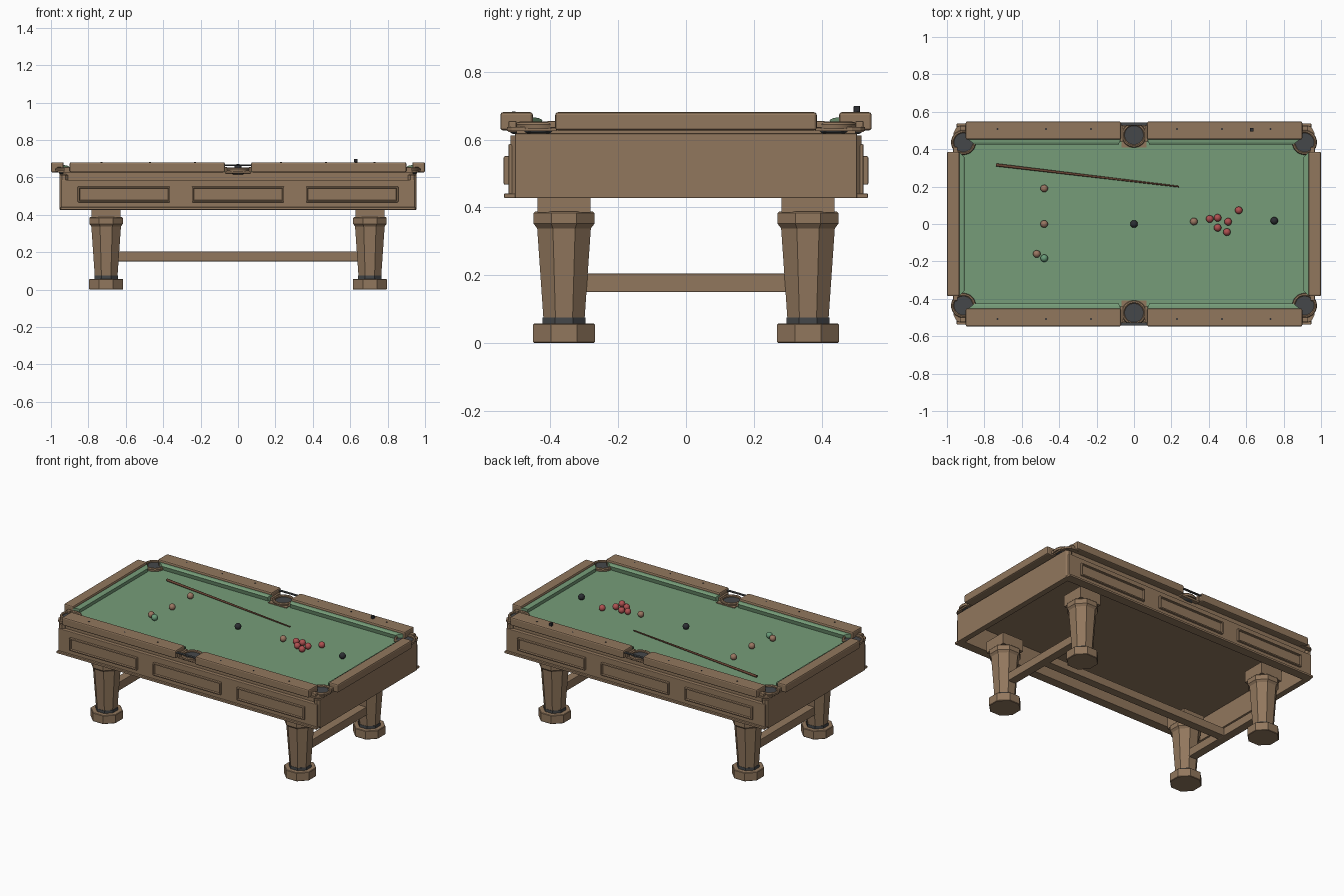
import bpy, bmesh, math
from mathutils import Vector

if "Cube" in bpy.data.objects:
    bpy.data.objects.remove(bpy.data.objects["Cube"])


def material(name, rgb):
    m = bpy.data.materials.new(name)
    m.use_nodes = True
    m.diffuse_color = (*rgb, 1)
    m.node_tree.nodes["Principled BSDF"].inputs["Base Color"].default_value = (*rgb, 1)
    return m


wood = material("walnut wood", (.285, .185, .11))
cloth = material("green cloth", (.18, .335, .19))
dark = material("dark leather", (.06, .064, .068))
black = material("black", (.025, .027, .032))
red = material("red ball", (.42, .08, .08))
tan = material("tan ball", (.32, .18, .12))
green = material("green ball", (.14, .33, .19))
cue_wood = material("cue wood", (.14, .06, .035))

SIGNS = (-1, 1)
CORNERS = [(a, b) for a in SIGNS for b in SIGNS]


def finish(name, bm, mat, smooth=False):
    bmesh.ops.recalc_face_normals(bm, faces=bm.faces)
    mesh = bpy.data.meshes.new(name)
    bm.to_mesh(mesh)
    bm.free()
    mesh.materials.append(mat)
    ob = bpy.data.objects.new(name, mesh)
    bpy.context.collection.objects.link(ob)
    if smooth:
        bpy.context.view_layer.objects.active = ob
        bpy.ops.object.select_all(action='DESELECT')
        ob.select_set(True)
        bpy.ops.object.shade_smooth_by_angle(angle=math.radians(35))
    return ob


def box(name, lo, hi, mat, bevel=0, framed=0):
    """Box with softened edges; framed (-1 or 1) sinks the middle of that y side."""
    lo, hi = Vector(lo), Vector(hi)
    bm = bmesh.new()
    bmesh.ops.create_cube(bm, size=1)
    for v in bm.verts:
        v.co = (lo + hi) / 2 + v.co * (hi - lo)
    if bevel:
        bmesh.ops.bevel(bm, geom=bm.edges[:], offset=bevel, segments=2,
                        profile=.5, affect='EDGES')
    if framed:
        side = max(bm.faces, key=lambda f: f.calc_area() * (f.normal.y * framed > .9))
        bmesh.ops.inset_region(bm, faces=[side], thickness=.006)
        bmesh.ops.inset_region(bm, faces=[side], thickness=.004, depth=-.01)
    return finish(name, bm, mat)


def lathe(name, profile, at, mat, sides=8, closed=False, smooth=False):
    """Rings of (flat-to-centre distance, height); capped, or closed to a loop."""
    bm = bmesh.new()
    rings = []
    for r, z in profile:
        r /= math.cos(math.pi / sides)
        angles = [(i + .5) * math.tau / sides for i in range(sides)]
        rings.append([bm.verts.new((at[0] + r * math.cos(a), at[1] + r * math.sin(a), z))
                      for a in angles])
    pairs = list(zip(rings, rings[1:]))
    if closed:
        pairs.append((rings[-1], rings[0]))
    else:
        bm.faces.new(rings[0])
        bm.faces.new(rings[-1])
    for a, b in pairs:
        for i in range(sides):
            j = (i + 1) % sides
            bm.faces.new((a[i], a[j], b[j], b[i]))
    return finish(name, bm, mat, smooth)


def prism(name, outline, z0, z1, mat):
    bm = bmesh.new()
    face = bm.faces.new([bm.verts.new((x, y, z0)) for x, y in outline])
    top = bmesh.ops.extrude_face_region(bm, geom=[face])["geom"]
    for v in top:
        if isinstance(v, bmesh.types.BMVert):
            v.co.z = z1
    return finish(name, bm, mat)


def cushion(name, place, start, end, back, nose, cuts):
    """Sloped rubber strip; cuts slant its two ends towards the pockets."""
    bm = bmesh.new()
    section = [(0, .632), (0, .666), (.6, .664), (1, .658), (.8, .632)]
    ends = []
    for s, cut in ((start, cuts[0]), (end, -cuts[1])):
        ends.append([bm.verts.new(place(s + cut * t, back + (nose - back) * t, z))
                     for t, z in section])
    n = len(section)
    for i in range(n):
        j = (i + 1) % n
        bm.faces.new((ends[0][i], ends[0][j], ends[1][j], ends[1][i]))
    for e in ends:
        bm.faces.new(e)
    return finish(name, bm, cloth)


# Legs: octagonal foot, dark collar, tapered shaft, capital and top block
for sx, sy in CORNERS:
    at = (.705 * sx, .36 * sy)
    lathe("foot", [(.088, 0), (.091, .003), (.091, .054), (.088, .057)], at, wood)
    lathe("leg_collar", [(.063, .057), (.063, .075)], at, dark)
    lathe("leg_shaft", [(.061, .075), (.08, .35)], at, wood)
    lathe("leg_capital", [(.079, .338), (.09, .352), (.09, .383), (.085, .388)], at, wood)
    box("leg_block", (at[0] - .078, at[1] - .078, .385),
        (at[0] + .078, at[1] + .078, .46), wood)

# Stretchers joining the legs
for sx in SIGNS:
    box("end_stretcher", (.705 * sx - .028, -.31, .15), (.705 * sx + .028, .31, .205), wood, .003)
box("long_stretcher", (-.69, -.028, .151), (.69, .028, .204), wood, .003)

# Cabinet: a slab carried in a frame of boards, open underneath
box("cabinet_slab", (-.935, -.5, .57), (.935, .5, .629), wood)
for s in SIGNS:
    ys = sorted((.475 * s, .537 * s))
    box("base_moulding", (-.948, ys[0], .427), (.948, ys[1], .441), wood, .003)
    ys = sorted((.475 * s, .524 * s))
    box("side_board", (-.944, ys[0], .435), (.944, ys[1], .587), wood, .004)
    xs = sorted((.915 * s, .955 * s))
    box("end_board", (xs[0], -.505, .427), (xs[1], .505, .618), wood, .004)
    for cx in (-.61, 0, .61):
        ys = sorted((.51 * s, .538 * s))
        box("side_panel", (cx - .247, ys[0], .467), (cx + .247, ys[1], .551), wood, .004, s)
for sx, sy in CORNERS:
    lathe("corner_post", [(.022, .44), (.022, .612)], (.931 * sx, .496 * sy), wood)

# Playing bed
box("bed_cloth", (-.925, -.45, .624), (.925, .45, .632), cloth)

# Rails, cushions and sight markers
for s in SIGNS:
    xs = sorted((.932 * s, s))
    box("end_rail", (xs[0], -.386, .627), (xs[1], .386, .681), wood, .008)
    cushion("end_cushion", lambda a, b, z: (b, a, z), -.385, .385,
            .934 * s, .903 * s, (.03, .03))
    for t in SIGNS:
        xs = sorted((.07 * t, .9 * t))
        ys = sorted((.452 * s, .548 * s))
        box("side_rail", (xs[0], ys[0], .627), (xs[1], ys[1], .681), wood, .008)
        cushion("side_cushion", lambda a, b, z: (a * t, b, z), .07, .89,
                .454 * s, .424 * s, (.012, .04))
        for x in (.23, .47, .73):
            lathe("sight_marker", [(.005, .678), (.005, .6825)], (x * t, .508 * s), black)


# Pockets: dark cup, rim ring and the bracket that carries it
def pocket(x, y):
    lathe("pocket_cup", [(.035, .616), (.045, .622), (.052, .64)], (x, y), dark, 24, smooth=True)
    lathe("pocket_rim", [(.05, .635), (.05, .648), (.055, .653), (.062, .651), (.066, .645),
                         (.064, .632)], (x, y), wood, 24, closed=True, smooth=True)


for s in SIGNS:
    pocket(0, .475 * s)
    ys = sorted((.49 * s, .525 * s))
    box("middle_bracket", (-.07, ys[0], .622), (.07, ys[1], .636), wood, .003)
    ys = sorted((.408 * s, .45 * s))
    box("middle_plate", (-.066, ys[0], .63), (.066, ys[1], .637), wood)
    ys = sorted((.527 * s, .543 * s))
    box("middle_leather", (-.072, ys[0], .662), (.072, ys[1], .669), dark, .002)
    for t in SIGNS:
        xs = sorted((.058 * t, .074 * t))
        ys = sorted((.44 * s, .53 * s))
        box("middle_ear", (xs[0], ys[0], .632), (xs[1], ys[1], .655), wood, .003)

bracket = [(.87, .46), (.87, .525), (.93, .528), (.95, .515), (.964, .49), (.964, .38), (.935, .38)]
for sx, sy in CORNERS:
    pocket(.912 * sx, .436 * sy)
    prism("corner_bracket", [(x * sx, y * sy) for x, y in bracket], .626, .638, wood)
    box("corner_ear", (.915 * sx - .016, .512 * sy - .012, .634),
        (.915 * sx + .016, .512 * sy + .012, .655), wood, .004)
    box("corner_ear", (.955 * sx - .012, .395 * sy - .016, .634),
        (.955 * sx + .012, .395 * sy + .016, .655), wood, .004)

# Balls
layout = {
    tan: [(-.48, .19), (-.48, 0), (-.52, -.16), (.32, .013)],
    green: [(-.48, -.183)],
    black: [(0, 0), (.75, .017)],
    red: [(.405, .027), (.447, .033), (.447, -.02), (.503, .012), (.497, -.043), (.56, .073)],
}
for mat, spots in layout.items():
    for x, y in spots:
        bm = bmesh.new()
        bmesh.ops.create_uvsphere(bm, u_segments=20, v_segments=12, radius=.02)
        bmesh.ops.translate(bm, verts=bm.verts, vec=(x, y, .652))
        finish("ball", bm, mat, True)

# Cue stick lying on the cloth, and the chalk cube on a rail
butt, tip = Vector((-.737, .316, .64)), Vector((.24, .2, .637))
bm = bmesh.new()
bmesh.ops.create_cone(bm, cap_ends=True, segments=12, radius1=.008, radius2=.004,
                      depth=(tip - butt).length)
turn = (tip - butt).to_track_quat('Z', 'Y').to_matrix()
bmesh.ops.rotate(bm, verts=bm.verts, matrix=turn)
bmesh.ops.translate(bm, verts=bm.verts, vec=(butt + tip) / 2)
finish("cue_stick", bm, cue_wood, True)
box("chalk", (.621, .495, .681), (.639, .513, .699), black, .001)
